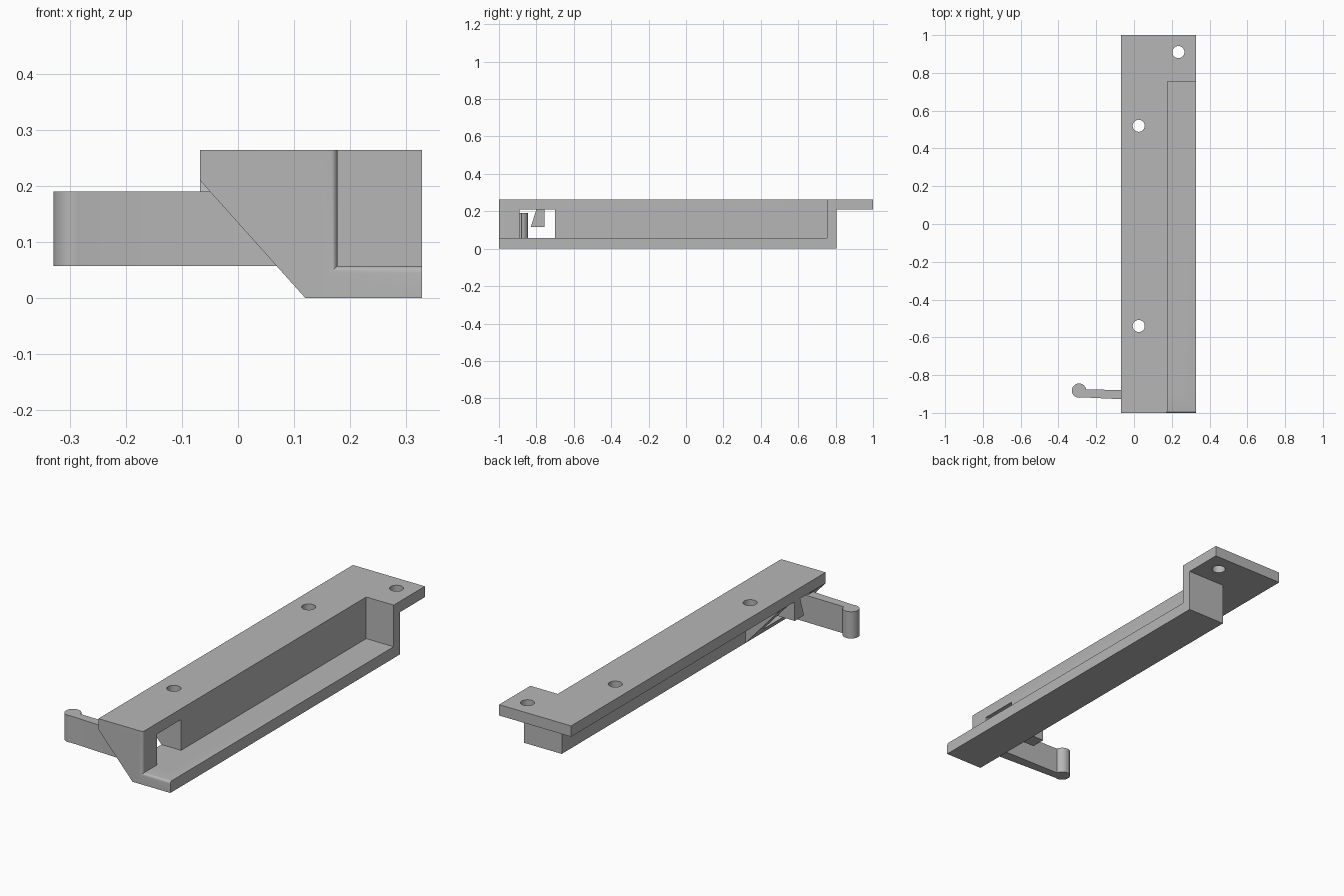
import bpy, bmesh, math
from mathutils import Vector

cube = bpy.data.objects.get("Cube")
if cube:
    bpy.data.objects.remove(cube, do_unlink=True)

grey = bpy.data.materials.new("plain grey")
grey.use_nodes = True
grey.diffuse_color = (0.47, 0.47, 0.47, 1)
grey.node_tree.nodes["Principled BSDF"].inputs["Base Color"].default_value = grey.diffuse_color

X0, X1, WALL, BACK = -0.068, 0.328, 0.177, 0.12   # plate edges, wall faces
TOP, UNDER, FLOOR = 0.264, 0.21, 0.057            # heights


def prism(name, points, axis, start, end, tweak=None):
    """Extrude a 2D outline along y (points are x, z) or z (points are x, y)."""
    bm = bmesh.new()
    place = (lambda a, b, t: (a, t, b)) if axis == "y" else (lambda a, b, t: (a, b, t))
    face = bm.faces.new([bm.verts.new(place(a, b, start)) for a, b in points])
    new = bmesh.ops.extrude_face_region(bm, geom=[face])["geom"]
    shift = Vector(place(0, 0, end - start))
    bmesh.ops.translate(bm, vec=shift, verts=[v for v in new if isinstance(v, bmesh.types.BMVert)])
    bmesh.ops.recalc_face_normals(bm, faces=bm.faces)
    if tweak:
        tweak(bm)
    mesh = bpy.data.meshes.new(name)
    bm.to_mesh(mesh)
    bm.free()
    mesh.materials.append(grey)
    obj = bpy.data.objects.new(name, mesh)
    bpy.context.collection.objects.link(obj)
    return obj


def box(name, x0, x1, y0, y1, z0, z1):
    return prism(name, [(x0, z0), (x1, z0), (x1, z1), (x0, z1)], "y", y0, y1)


def circle(x, y, r, n=32):
    return [(x + r * math.cos(math.tau * i / n), y + r * math.sin(math.tau * i / n)) for i in range(n)]


def combine(target, other, operation):
    mod = target.modifiers.new(operation.lower(), "BOOLEAN")
    mod.operation, mod.solver, mod.object = operation, "EXACT", other
    bpy.context.view_layer.objects.active = target
    bpy.ops.object.modifier_apply(modifier=mod.name)
    bpy.data.objects.remove(other, do_unlink=True)


def round_front(bm):
    """Round the front edges of the tray opening."""
    def chosen(e):
        a, b = (v.co for v in e.verts)
        if max(a.y, b.y) > -0.99:
            return False
        on_floor = all(abs(p.z - FLOOR) < 1e-4 for p in (a, b))
        on_wall = all(abs(p.x - WALL) < 1e-4 for p in (a, b))
        return on_floor or on_wall
    edges = [e for e in bm.edges if chosen(e)]
    bmesh.ops.bevel(bm, geom=edges, offset=0.012, segments=5, profile=0.5, affect="EDGES")


# Main tray: top plate, upright wall and floor in one section
body = prism("tray_body", [(X0, TOP), (X0, UNDER), (BACK, UNDER), (BACK, 0), (X1, 0),
                           (X1, FLOOR), (WALL, FLOOR), (WALL, TOP)], "y", -1, 0.805, round_front)

# Rear end wall, mounting flange and sloped front gusset
combine(body, box("end_wall", BACK, X1, 0.755, 0.805, 0, TOP), "UNION")
combine(body, box("rear_flange", X0, X1, 0.755, 1, UNDER, TOP), "UNION")
combine(body, prism("gusset", [(X0, UNDER), (BACK, 0), (0.15, 0), (0.15, 0.23), (X0, 0.23)],
                    "y", -1, -0.64), "UNION")

# Window through wall and gusset
combine(body, box("window_cutter", -0.2, 0.25, -0.89, -0.70, FLOOR, UNDER), "DIFFERENCE")

# Screw holes
for x, y in [(0.235, 0.91), (0.025, 0.52), (0.025, -0.54)]:
    combine(body, prism("hole_cutter", circle(x, y, 0.032), "z", 0.15, 0.35), "DIFFERENCE")


# Catch block hanging under the plate, with a slanted front
def slant(bm):
    for v in bm.verts:
        if v.co.y < -0.8 and v.co.z > 0.2:
            v.co.y += 0.03


catch = prism("catch_block", [(X0, 0.115), (0.03, 0.115), (0.03, UNDER), (X0, UNDER)],
              "y", -0.83, -0.757, slant)

# Lever arm with rounded tip
arm = prism("lever_arm", [(-0.29, -0.917), (0.069, -0.934), (0.069, -0.88), (-0.29, -0.876)],
            "z", FLOOR, 0.19)
combine(arm, prism("lever_tip", circle(-0.291, -0.882, 0.038), "z", FLOOR, 0.19), "UNION")

for obj in (body, catch, arm):
    bpy.ops.object.select_all(action="DESELECT")
    obj.select_set(True)
    bpy.context.view_layer.objects.active = obj
    bpy.ops.object.shade_smooth_by_angle(angle=math.radians(30))
